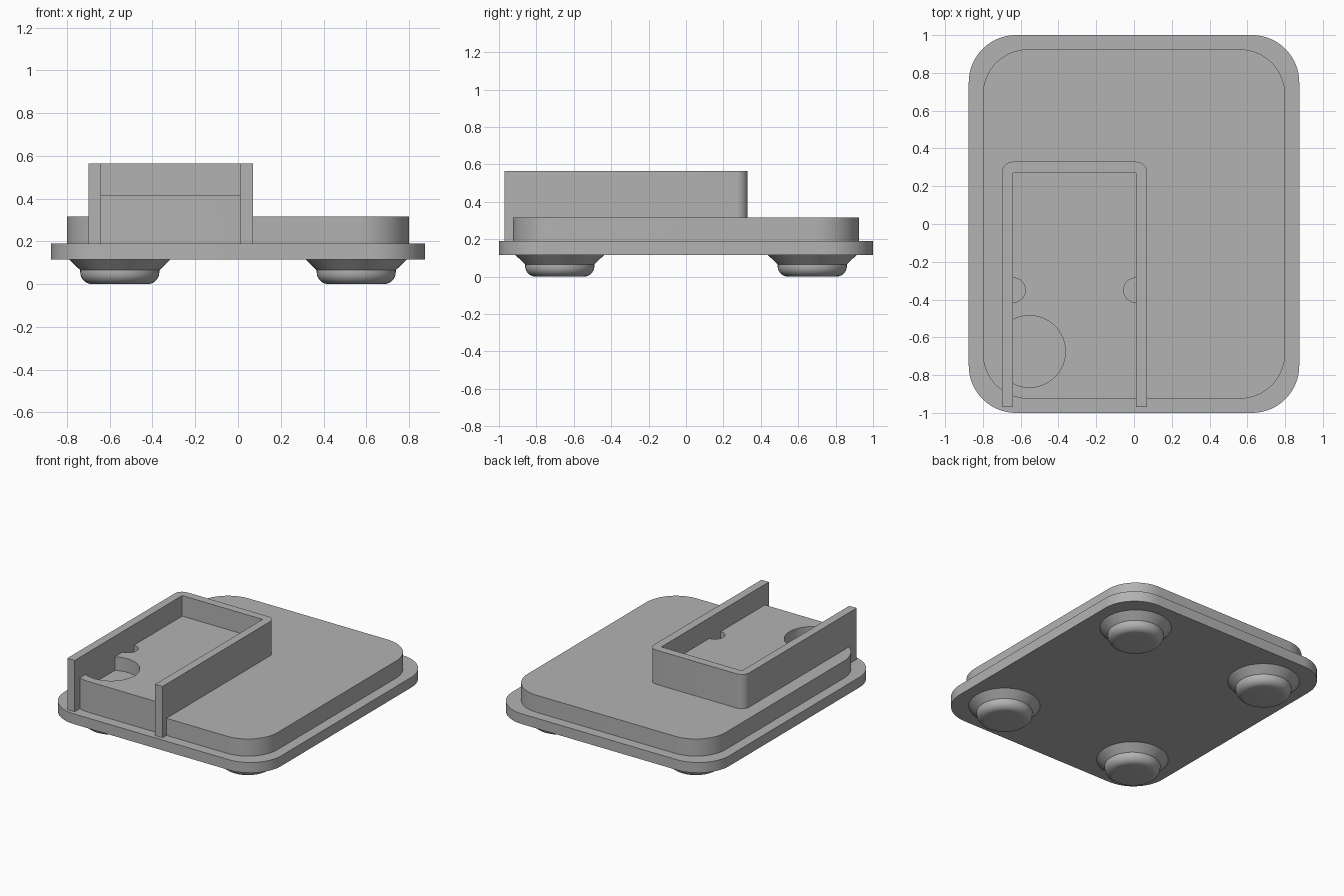
import bpy, bmesh
from math import cos, sin, radians, acos, degrees, pi

cube = bpy.data.objects.get("Cube")
if cube:
    bpy.data.objects.remove(cube, do_unlink=True)

grey = bpy.data.materials.new("plain grey")
grey.use_nodes = True
grey.diffuse_color = (0.45, 0.45, 0.45, 1)
grey.node_tree.nodes["Principled BSDF"].inputs["Base Color"].default_value = grey.diffuse_color


def arc(cx, cy, r, start, end, steps=16):
    """Points along a circular arc, angles in degrees."""
    angles = [radians(start + (end - start) * i / steps) for i in range(steps + 1)]
    return [(cx + r * cos(a), cy + r * sin(a)) for a in angles]


def finish(bm, name):
    bmesh.ops.recalc_face_normals(bm, faces=bm.faces)
    mesh = bpy.data.meshes.new(name)
    bm.to_mesh(mesh)
    bm.free()
    mesh.materials.append(grey)
    obj = bpy.data.objects.new(name, mesh)
    bpy.context.collection.objects.link(obj)
    bpy.ops.object.select_all(action='DESELECT')
    obj.select_set(True)
    bpy.context.view_layer.objects.active = obj
    bpy.ops.object.shade_smooth_by_angle(angle=radians(30))
    return obj


def extrude_outline(name, outline, z0, z1):
    bm = bmesh.new()
    face = bm.faces.new([bm.verts.new((x, y, z0)) for x, y in outline])
    top = bmesh.ops.extrude_face_region(bm, geom=[face])["geom"]
    verts = [v for v in top if isinstance(v, bmesh.types.BMVert)]
    bmesh.ops.translate(bm, verts=verts, vec=(0, 0, z1 - z0))
    return finish(bm, name)


def rounded_rect(hx, hy, r):
    x, y = hx - r, hy - r
    return (arc(x, y, r, 0, 90) + arc(-x, y, r, 90, 180)
            + arc(-x, -y, r, 180, 270) + arc(x, -y, r, 270, 360))


def lathe(name, profile, x, y, steps=48):
    bm = bmesh.new()
    rings = [[bm.verts.new((x + r * cos(2 * pi * i / steps), y + r * sin(2 * pi * i / steps), z))
              for i in range(steps)] for r, z in profile]
    for a, b in zip(rings, rings[1:]):
        for i in range(steps):
            j = (i + 1) % steps
            bm.faces.new((a[i], a[j], b[j], b[i]))
    bm.faces.new(rings[0])
    bm.faces.new(rings[-1])
    return finish(bm, name)


# Stepped base
PLATE_X, PLATE_Y, PLATE_R = 0.8, 0.925, 0.24
extrude_outline("base_plate", rounded_rect(0.875, 1.0, 0.25), 0.115, 0.19)
extrude_outline("upper_plate", rounded_rect(PLATE_X, PLATE_Y, PLATE_R), 0.19, 0.315)

# Tray walls, open at the front, with rounded outer back corners
L, R, BACK, FRONT, WALL, RAD = -0.70, 0.07, 0.33, -0.97, 0.06, 0.06
IN_L, IN_R, IN_BACK = L + WALL, R - WALL, BACK - WALL
walls = ([(IN_R, FRONT), (R, FRONT)]
         + arc(R - RAD, BACK - RAD, RAD, 0, 90, 8)
         + arc(L + RAD, BACK - RAD, RAD, 90, 180, 8)
         + [(L, FRONT), (IN_L, FRONT), (IN_L, IN_BACK), (IN_R, IN_BACK)])
extrude_outline("tray_walls", walls, 0.19, 0.565)

# Tray floor with two small side notches and one large round recess
FOOT_X, FOOT_Y, HOLE = 0.553, 0.675, 0.19
cx, cy = PLATE_R - PLATE_X, PLATE_R - PLATE_Y
corner = 360 - degrees(acos((IN_L - cx) / PLATE_R))
bite = degrees(acos((IN_L + FOOT_X) / HOLE))
floor = (arc(cx, cy, PLATE_R, corner, 270, 6)
         + [(IN_R, -PLATE_Y)]
         + arc(IN_R, -0.35, 0.065, 270, 90)
         + [(IN_R, IN_BACK), (IN_L, IN_BACK)]
         + arc(IN_L, -0.35, 0.065, 90, -90)
         + arc(-FOOT_X, -FOOT_Y, HOLE, bite, -bite, 32))
extrude_outline("tray_floor", floor, 0.315, 0.415)

# Four feet: flared collar above a pad with a rounded lower edge
profile = [(0.237, 0.115), (0.185, 0.065)] + arc(0.13, 0.055, 0.055, 0, -90, 8)
for sx, side in ((-1, "right"), (1, "left")):
    for sy, end in ((-1, "front"), (1, "back")):
        lathe(f"{end}_{side}_foot", profile, sx * FOOT_X, sy * FOOT_Y)
